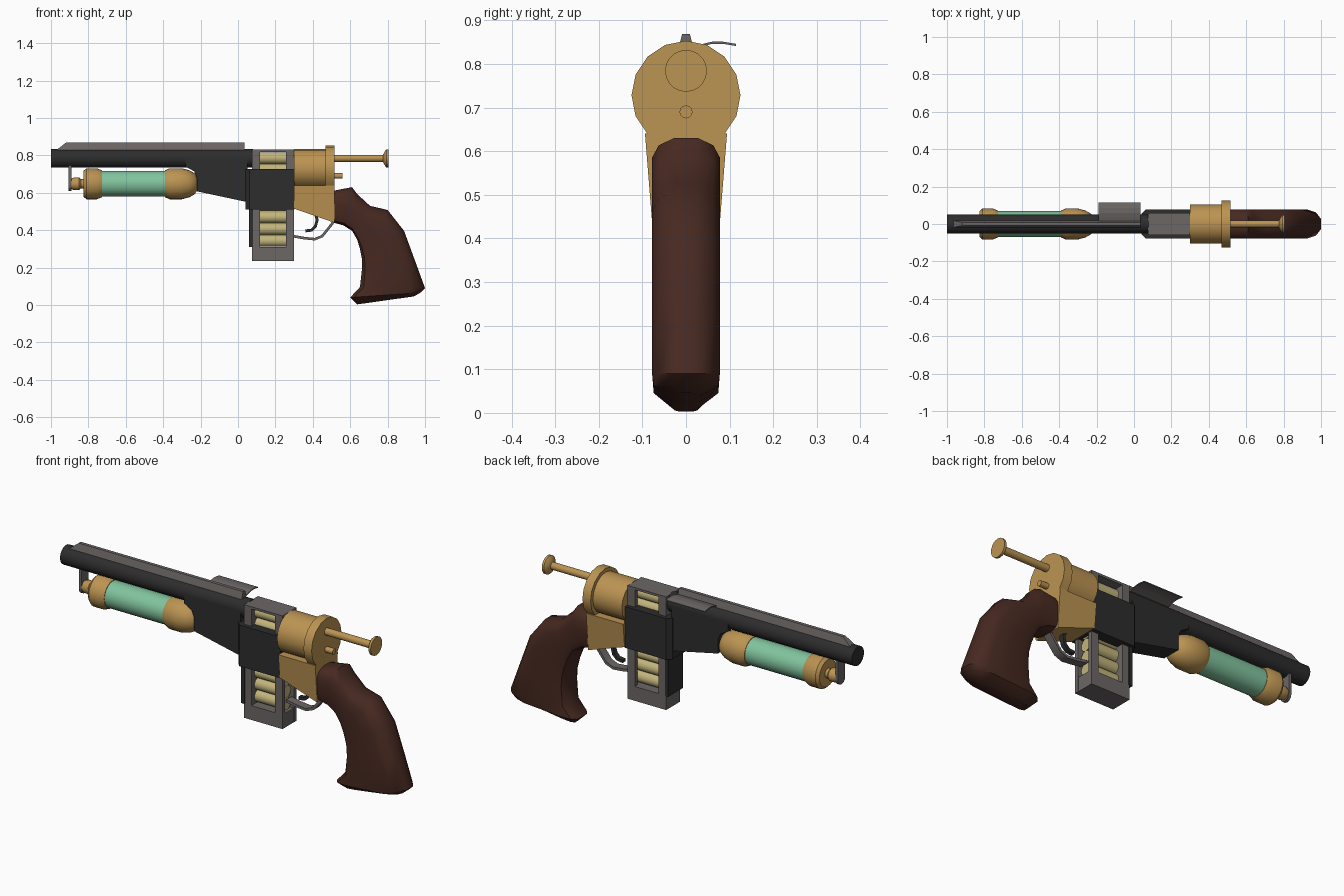
import bpy, bmesh, math
from mathutils import Vector

if "Cube" in bpy.data.objects:
    bpy.data.objects.remove(bpy.data.objects["Cube"])


def material(name, rgb):
    m = bpy.data.materials.new(name)
    m.diffuse_color = (*rgb, 1)
    m.use_nodes = True
    m.node_tree.nodes["Principled BSDF"].inputs["Base Color"].default_value = m.diffuse_color
    return m


DARK = material("dark steel", (0.026, 0.026, 0.027))
GRAY = material("grey steel", (0.15, 0.135, 0.13))
BRASS = material("brass", (0.50, 0.295, 0.085))
GREEN = material("green glass", (0.22, 0.55, 0.34))
SHELL = material("pale shell", (0.54, 0.46, 0.20))
WOOD = material("brown wood", (0.062, 0.022, 0.015))


def finish(bm, name, mat, angle=None):
    bmesh.ops.recalc_face_normals(bm, faces=bm.faces)
    me = bpy.data.meshes.new(name)
    bm.to_mesh(me)
    bm.free()
    me.materials.append(mat)
    ob = bpy.data.objects.new(name, me)
    bpy.context.collection.objects.link(ob)
    if angle:
        bpy.ops.object.select_all(action='DESELECT')
        ob.select_set(True)
        bpy.context.view_layer.objects.active = ob
        bpy.ops.object.shade_smooth_by_angle(angle=math.radians(angle))
    return ob


def loft(name, rings, mat, angle=None):
    """Skin a list of equal-length closed rings and cap both ends."""
    bm = bmesh.new()
    vs = [[bm.verts.new(p) for p in r] for r in rings]
    n = len(vs[0])
    for a, b in zip(vs, vs[1:]):
        for i in range(n):
            bm.faces.new((a[i], a[(i + 1) % n], b[(i + 1) % n], b[i]))
    bm.faces.new(vs[0])
    bm.faces.new(vs[-1])
    return finish(bm, name, mat, angle)


def box(name, x, y, z, mat):
    ring = lambda h: [(x[0], y[0], h), (x[1], y[0], h), (x[1], y[1], h), (x[0], y[1], h)]
    return loft(name, [ring(z[0]), ring(z[1])], mat)


def side_prism(name, pts, w, mat):
    """Extrude an x-z profile across y."""
    return loft(name, [[(x, s * w, z) for x, z in pts] for s in (-1, 1)], mat)


def lathe(name, profile, zc, mat, n=24, floor=-1, angle=35):
    """Turn (x, radius) pairs round a lengthwise axis; floor cuts the bottom flat."""
    rings = []
    for x, r in profile:
        ring = []
        for i in range(n):
            a = 2 * math.pi * i / n
            ring.append((x, r * math.cos(a), max(floor, zc + r * math.sin(a))))
        rings.append(ring)
    return loft(name, rings, mat, angle)


def strip(name, pts, t, w, mat):
    """A bent flat bar following x-z points."""
    p = [Vector(q) for q in pts]
    rings = []
    for i, q in enumerate(p):
        d = (p[min(i + 1, len(p) - 1)] - p[max(i - 1, 0)]).normalized()
        nrm = Vector((-d.y, d.x)) * t / 2
        a, b = q + nrm, q - nrm
        rings.append([(a.x, -w, a.y), (a.x, w, a.y), (b.x, w, b.y), (b.x, -w, b.y)])
    return loft(name, rings, mat, 40)


# Barrel and tapered top rib
lathe("barrel", [(-1, 0.05), (0.08, 0.05)], 0.784, DARK)
loft("top_rib", [[(-0.975, -0.02, 0.825), (-0.975, 0.02, 0.825), (0.035, 0.02, 0.825), (0.035, -0.02, 0.825)],
                 [(-0.92, -0.009, 0.868), (-0.92, 0.009, 0.868), (0.035, 0.009, 0.868), (0.035, -0.009, 0.868)]], GRAY)

# Curved cover plate beside the rib
arc = [(0.012, 0.838), (0.035, 0.845), (0.06, 0.851), (0.085, 0.851), (0.115, 0.846)]
outline = arc + [(y, z - 0.005) for y, z in reversed(arc)]
loft("cover_plate", [[(x, y, z) for y, z in outline] for x in (-0.19, 0.035)], GRAY)

# Dark receiver under the barrel
side_prism("receiver", [(-0.28, 0.74), (-0.235, 0.715), (-0.22, 0.68), (-0.22, 0.608),
                        (0.05, 0.55), (0.05, 0.784), (-0.28, 0.784)], 0.05, DARK)

# Magazine housing with chamfered front corners
plan = [(0.04, -0.055), (0.062, -0.078), (0.302, -0.078), (0.302, 0.078), (0.062, 0.078), (0.04, 0.055)]
loft("magazine_housing", [[(x, y, z) for x, y in plan] for z in (0.51, 0.727)], DARK)
box("magazine_guide", (0.06, 0.08), (-0.062, 0.062), (0.31, 0.53), DARK)

# Magazine frame, open on both sides
M = 0.058
box("magazine_front_wall", (0.075, 0.118), (-M, M), (0.235, 0.83), GRAY)
for s in (-1, 1):
    box("magazine_rear_post", (0.257, 0.30), sorted((s * 0.036, s * M)), (0.235, 0.83), GRAY)
box("magazine_floor", (0.117, 0.299), (-M, M), (0.235, 0.31), GRAY)
box("magazine_top", (0.117, 0.299), (-M, M), (0.818, 0.83), GRAY)

# Stacked shells
for i in range(8):
    lathe("shell", [(0.115, 0.032), (0.285, 0.032)], 0.343 + i * 0.0632, SHELL, 14)

# Brass breech: drum, flange and tapered lower body
lathe("breech_drum", [(0.30, 0.105), (0.48, 0.105)], 0.728, BRASS, 16, 0.63, 30)
lathe("breech_flange", [(0.468, 0.125), (0.515, 0.125)], 0.728, BRASS, 16, 0.63, 30)
loft("breech_body", [[(0.30, -0.094, 0.64), (0.515, -0.094, 0.64), (0.515, 0.094, 0.64), (0.30, 0.094, 0.64)],
                     [(0.30, -0.082, 0.515), (0.515, -0.078, 0.44), (0.515, 0.078, 0.44), (0.30, 0.082, 0.515)]], BRASS)

# Pull rod, knob and small pin
lathe("pull_rod", [(0.51, 0.019), (0.79, 0.019)], 0.784, BRASS, 16)
lathe("pull_knob", [(0.775, 0.019), (0.788, 0.043), (0.793, 0.048), (0.805, 0.048)], 0.784, BRASS, 20)
lathe("breech_pin", [(0.51, 0.015), (0.56, 0.015)], 0.69, BRASS, 12)

# Gas tank with brass ends and nozzle
TZ = 0.648
lathe("tank_glass", [(-0.74, 0.069), (-0.375, 0.069)], TZ, GREEN)
lathe("tank_front_cap", [(-0.825, 0.07), (-0.81, 0.083), (-0.755, 0.083), (-0.728, 0.072)], TZ, BRASS)
lathe("tank_rear_cap", [(-0.39, 0.072), (-0.365, 0.083), (-0.30, 0.083), (-0.26, 0.072),
                        (-0.23, 0.055), (-0.216, 0.03)], TZ, BRASS)
lathe("tank_nozzle", [(-0.895, 0.027), (-0.875, 0.034), (-0.85, 0.034), (-0.84, 0.025), (-0.82, 0.025)], TZ, BRASS, 16)

# Bracket hanging from the barrel, rounded at its foot
foot = [(0.03 * math.cos(a), 0.64 + 0.03 * math.sin(a)) for a in [math.pi + k * math.pi / 6 for k in range(7)]]
shape = foot + [(0.03, 0.755), (-0.03, 0.755)]
loft("tank_bracket", [[(x, y, z) for y, z in shape] for x in (-0.905, -0.89)], GRAY)

# Trigger and guard
strip("trigger_guard", [(0.295, 0.368), (0.35, 0.358), (0.41, 0.352), (0.45, 0.368),
                        (0.48, 0.405), (0.515, 0.45)], 0.014, 0.022, GRAY)
strip("trigger", [(0.412, 0.50), (0.423, 0.455), (0.414, 0.42), (0.393, 0.40), (0.36, 0.396)], 0.016, 0.012, DARK)

# Grip: rounded sections swept from breech to butt (front x,z, back x,z, half width)
sections = [(0.512, 0.44, 0.515, 0.612, 0.078), (0.565, 0.425, 0.61, 0.63, 0.078),
            (0.61, 0.396, 0.636, 0.594, 0.078), (0.637, 0.35, 0.706, 0.53, 0.078),
            (0.652, 0.30, 0.80, 0.508, 0.078), (0.662, 0.25, 0.888, 0.396, 0.078),
            (0.663, 0.193, 0.947, 0.235, 0.078), (0.652, 0.096, 1.0, 0.09, 0.078),
            (0.60, 0.04, 0.975, 0.066, 0.074), (0.636, 0.003, 0.941, 0.046, 0.03)]
half = [(0, 0.5), (0.06, 0.85), (0.2, 1), (0.5, 1), (0.78, 1), (0.92, 0.8), (1, 0.35)]
cross = half + [(t, -w) for t, w in reversed(half)]
loft("grip", [[(a + (c - a) * t, w * h, b + (d - b) * t) for t, w in cross]
              for a, b, c, d, h in sections], WOOD, 40)
